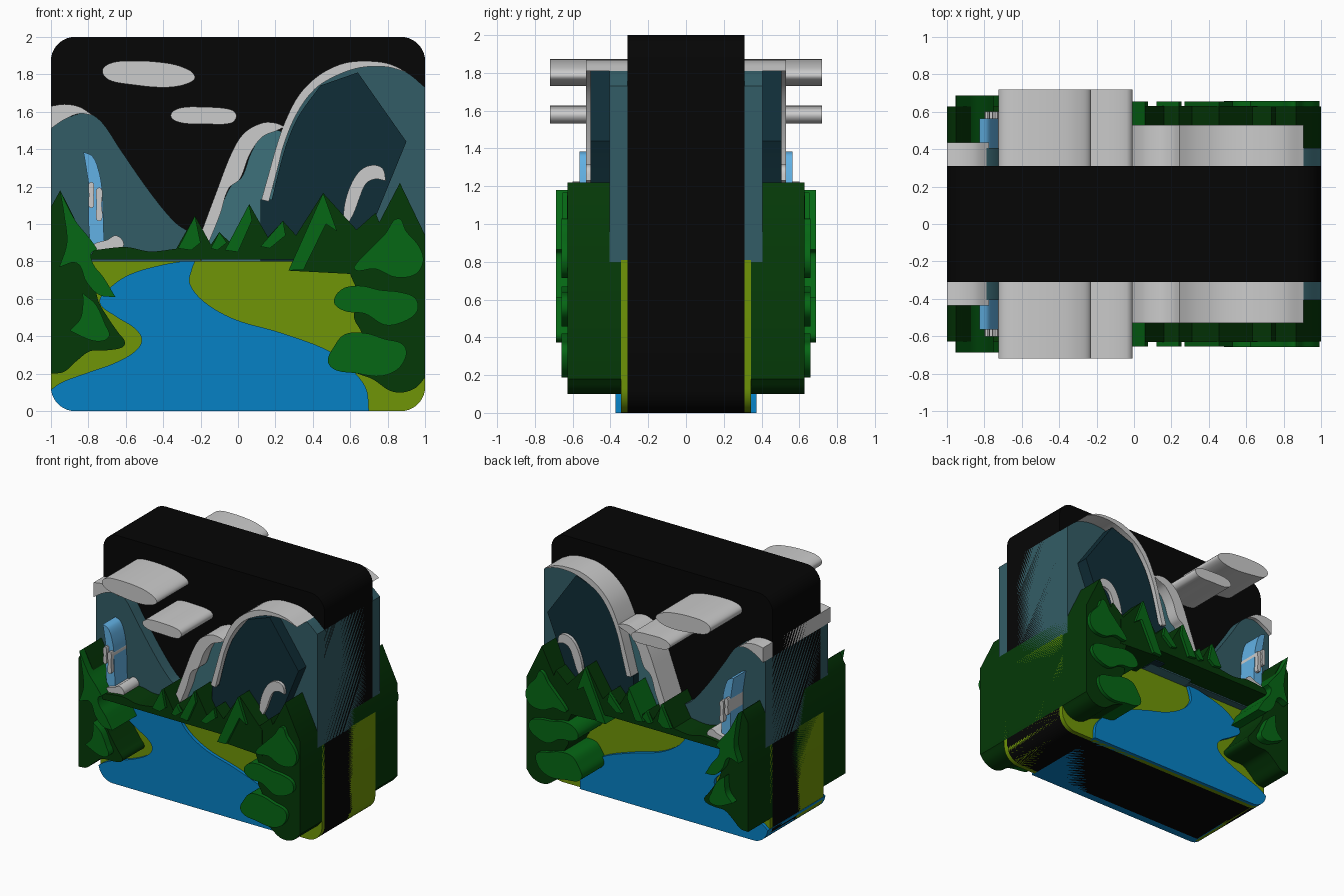
import bpy, bmesh, math
from mathutils import Vector


def material(name, hexa):
    m = bpy.data.materials.new(name)
    rgb = [(int(hexa[i:i + 2], 16) / 255) ** 2.2 for i in (0, 2, 4)]
    m.diffuse_color = (*rgb, 1)
    return m


def outline(pts, steps=6):
    """Closed Hermite outline; a third value on a point marks a sharp corner."""
    n, out = len(pts), []
    P = [Vector(p[:2]) for p in pts]
    for i in range(n):
        j = (i + 1) % n
        a, b = P[i], P[j]
        ca, cb = len(pts[i]) > 2, len(pts[j]) > 2
        if ca and cb:
            out.append(a)
            continue
        L = (b - a).length

        def tangent(k):
            t = P[(k + 1) % n] - P[k - 1]
            return t.normalized() * L if t.length else t
        ta = (b - a) if ca else tangent(i)
        tb = (b - a) if cb else tangent(j)
        for s in range(steps):
            t = s / steps
            out.append(a * (2*t**3 - 3*t**2 + 1) + ta * (t**3 - 2*t**2 + t)
                       + b * (3*t**2 - 2*t**3) + tb * (t**3 - t**2))
    return [(max(-1, min(1, p.x)), max(0, p.y)) for p in out]


def slab(name, pts, depth, mat=None):
    """Extrude an x-z outline symmetrically through y."""
    bm = bmesh.new()
    front = [bm.verts.new((x, -depth, z)) for x, z in outline(pts)]
    face = bm.faces.new(front)
    ext = bmesh.ops.extrude_face_region(bm, geom=[face], use_keep_orig=True)
    new = [v for v in ext["geom"] if isinstance(v, bmesh.types.BMVert)]
    bmesh.ops.translate(bm, verts=new, vec=(0, 2 * depth, 0))
    bmesh.ops.recalc_face_normals(bm, faces=bm.faces)
    me = bpy.data.meshes.new(name)
    bm.to_mesh(me)
    bm.free()
    ob = bpy.data.objects.new(name, me)
    bpy.context.collection.objects.link(ob)
    if mat:
        me.materials.append(mat)
    bpy.ops.object.select_all(action='DESELECT')
    ob.select_set(True)
    bpy.context.view_layer.objects.active = ob
    bpy.ops.object.shade_smooth_by_angle(angle=math.radians(30))
    return ob


def sharp(pts):
    return [(x, z, 1) for x, z in pts]


def corner(cx, cz, start, r=0.13):
    """Quarter-circle of corner points, counter-clockwise from start degrees."""
    return [(cx + r * math.cos(math.radians(start + a)),
             cz + r * math.sin(math.radians(start + a)), 1) for a in range(0, 91, 10)]


sky_m = material("sky_black", "0e0e0e")
olive = material("meadow_olive", "6f9410")
blue = material("river_blue", "0f80c4")
teal = material("mountain_teal", "365d66")
teal_light = material("mountain_light_teal", "40717a")
teal_dark = material("mountain_dark_teal", "17313a")
fall_m = material("waterfall_blue", "62b0e4")
white = material("foam_white", "e6e6e6")
pine_dark = material("pine_dark", "0d3b10")
pine_light = material("pine_green", "0e671b")

# Sky block and meadow
bottom = corner(-.87, .13, 180) + corner(.87, .13, 270)
slab("sky_block", bottom + corner(.87, 1.87, 0) + corner(-.87, 1.87, 90), .31, sky_m)
slab("meadow", bottom + sharp([(1, .81), (-1, .81)]), .345, olive)

# River
slab("river", [(-.225, .81, 1), (-.39, .785), (-.58, .73), (-.695, .65), (-.74, .58),
               (-.66, .51), (-.55, .44), (-.515, .38), (-.55, .32), (-.66, .257),
               (-.82, .2), (-.94, .155), (-1, .115, 1)] + corner(-.87, .13, 190)[:9] +
     [(.7, 0, 1), (.685, .12), (.61, .22), (.49, .32), (.225, .42), (-.015, .49),
      (-.175, .58), (-.257, .68), (-.245, .76)], .372, blue)

# Mountains
slab("left_mountain", [(-1, .8, 1), (-.2, .8, 1), (-.2, .94, 1), (-.25, .955), (-.337, 1.01),
                       (-.47, 1.17), (-.63, 1.4), (-.72, 1.535), (-.79, 1.59), (-.845, 1.59),
                       (-.925, 1.56), (-1, 1.51, 1)], .405, teal)
slab("left_snow", [(-1, 1.51, 1), (-1, 1.63, 1), (-.925, 1.64), (-.845, 1.625), (-.775, 1.58, 1),
                   (-.845, 1.59), (-.925, 1.56)], .435)
slab("right_mountain", [(.12, .8, 1), (.17, 1.2), (.25, 1.45), (.32, 1.62), (.41, 1.73),
                        (.52, 1.8), (.65, 1.84), (.79, 1.84), (.9, 1.81), (1, 1.73, 1),
                        (1, .8, 1)], .405, teal)
slab("middle_mountain", [(-.2, .8, 1), (-.096, 1.07), (-.04, 1.2), (.02, 1.25), (.07, 1.38),
                         (.13, 1.47), (.21, 1.5), (.24, 1.49, 1), (.19, 1.25, 1),
                         (.2, .8, 1)], .44, teal_light)
slab("right_rock_face", [(.64, 1.81, 1), (.9, 1.44, 1), (.72, 1.0, 1), (.72, .8, 1), (.12, .8, 1),
                         (.12, 1.13, 1), (.18, 1.13, 1), (.25, 1.4), (.32, 1.57),
                         (.44, 1.74, 1)], .505, teal_dark)
slab("middle_snow", [(-.22, .89, 1), (-.12, 1.16), (-.03, 1.39), (.037, 1.49), (.13, 1.54),
                     (.2, 1.54), (.25, 1.52, 1), (.21, 1.5), (.13, 1.465), (.064, 1.375),
                     (.01, 1.24), (-.05, 1.19), (-.096, 1.05), (-.165, .88, 1)], .53)
slab("right_snow", [(.125, 1.13, 1), (.17, 1.29), (.21, 1.43), (.257, 1.56), (.33, 1.695),
                    (.44, 1.8), (.57, 1.86), (.705, 1.87), (.81, 1.855), (.905, 1.81, 1),
                    (.79, 1.84), (.65, 1.835), (.52, 1.79), (.41, 1.72), (.32, 1.6),
                    (.25, 1.44), (.21, 1.29), (.165, 1.12, 1)], .53)
slab("small_snow", [(.56, .97, 1), (.57, 1.107), (.61, 1.225), (.663, 1.294), (.727, 1.315),
                    (.775, 1.294), (.79, 1.23, 1), (.733, 1.24), (.684, 1.215), (.65, 1.14),
                    (.62, 1.06), (.57, .97, 1)], .53)

# Clouds
slab("upper_cloud", [(-.725, 1.82), (-.68, 1.86), (-.58, 1.872), (-.42, 1.865), (-.3, 1.84),
                     (-.23, 1.79), (-.27, 1.75), (-.39, 1.73), (-.57, 1.745), (-.69, 1.77)], .72)
slab("lower_cloud", [(-.36, 1.58), (-.31, 1.62), (-.18, 1.625), (-.04, 1.612), (-.008, 1.577),
                     (-.04, 1.538), (-.18, 1.535), (-.31, 1.542)], .72)

# Waterfall with streaks and foam
slab("waterfall", [(-.826, 1.385, 1), (-.78, 1.364), (-.75, 1.305), (-.727, 1.19), (-.715, .87, 1),
                   (-.79, .87, 1), (-.8, 1.05), (-.797, 1.19), (-.81, 1.29)], .565, fall_m)
for name, cx, cz, h in (("streak_left", -.784, 1.155, .07), ("streak_right", -.742, 1.105, .09)):
    slab(name, [(cx + .013, cz), (cx, cz + h), (cx - .013, cz), (cx, cz - h)], .6, white)
slab("foam", [(-.79, .86), (-.765, .895), (-.7, .915), (-.65, .938), (-.61, .895),
              (-.64, .855), (-.71, .85)], .6, white)

# Far treeline: low hills on the left, peaks on the right
slab("treeline", [(-.8, .81, 1), (-.77, .86, 1), (-.6, .877), (-.47, .853), (-.33, .868, 1)] +
     sharp([(-.23, 1.045), (-.145, .89), (-.1, .957), (-.03, .89), (.06, 1.107), (.16, .93),
            (.24, 1.017), (.31, .94), (.455, 1.166), (.66, .94), (.66, .73), (.28, .75),
            (.3, .81)]), .63, pine_dark)
for i, tri in enumerate((
        [(-.23, 1.045), (-.2, .9), (-.25, .86), (-.32, .87)],
        [(-.1, .957), (-.06, .9), (-.11, .86), (-.145, .87)],
        [(.06, 1.107), (.075, 1.02), (0, .85), (-.07, .86)],
        [(.24, 1.017), (.255, .94), (.17, .87), (.12, .88)],
        [(.455, 1.166), (.53, .96), (.47, 1.0), (.35, .755), (.27, .752)])):
    slab(f"far_pine_highlight_{i + 1}", sharp(tri), .655, pine_light)

# Right pine with three leaf tiers
slab("right_pine", [(.865, 1.22, 1), (1, .94, 1), (1, .18, 1), (.95, .125), (.88, .1), (.81, .11),
                    (.72, .17), (.6, .22), (.56, .28), (.66, .4), (.62, .5), (.64, .62),
                    (.6, .73, 1), (.6, .94, 1), (.735, 1.06, 1), (.755, 1.01, 1)], .628, pine_dark)
slab("right_pine_upper_leaf", [(.855, 1.03), (.9, .96), (.97, .877), (.99, .8), (.947, .73),
                               (.84, .716), (.733, .76), (.64, .75), (.62, .77), (.706, .866),
                               (.786, .947)], .658, pine_light)
slab("right_pine_middle_leaf", [(.556, .652), (.652, .67), (.76, .647), (.866, .636), (.947, .604),
                                (.958, .535), (.89, .48), (.786, .46), (.68, .52), (.57, .535),
                                (.513, .583)], .658, pine_light)
slab("right_pine_lower_leaf", [(.48, .267), (.51, .34), (.57, .41), (.68, .417), (.786, .385),
                               (.877, .36), (.9, .305), (.855, .225), (.76, .187), (.626, .203),
                               (.52, .22)], .658, pine_light)

# Left pine with two leaf tiers
slab("left_pine", [(-1, .2, 1), (-.93, .21), (-.86, .27), (-.79, .32), (-.7, .325), (-.62, .34),
                   (-.604, .37), (-.64, .42), (-.695, .5), (-.75, .6), (-.78, .8), (-.87, 1.02),
                   (-.95, 1.18, 1), (-1, 1.09, 1)], .628, pine_dark)
slab("left_pine_upper_leaf", [(-.952, 1.18, 1), (-.87, 1.02), (-.79, .92), (-.752, .866, 1),
                              (-.785, .84), (-.77, .78), (-.72, .717), (-.655, .61, 1), (-.74, .62),
                              (-.81, .69), (-.86, .79), (-.955, .77, 1), (-.915, .9),
                              (-.93, 1.05)], .688, pine_light)
slab("left_pine_lower_leaf", [(-.83, .63, 1), (-.76, .57), (-.71, .465), (-.69, .396),
                              (-.765, .374), (-.9, .43, 1), (-.845, .49), (-.83, .56)],
     .688, pine_light)
